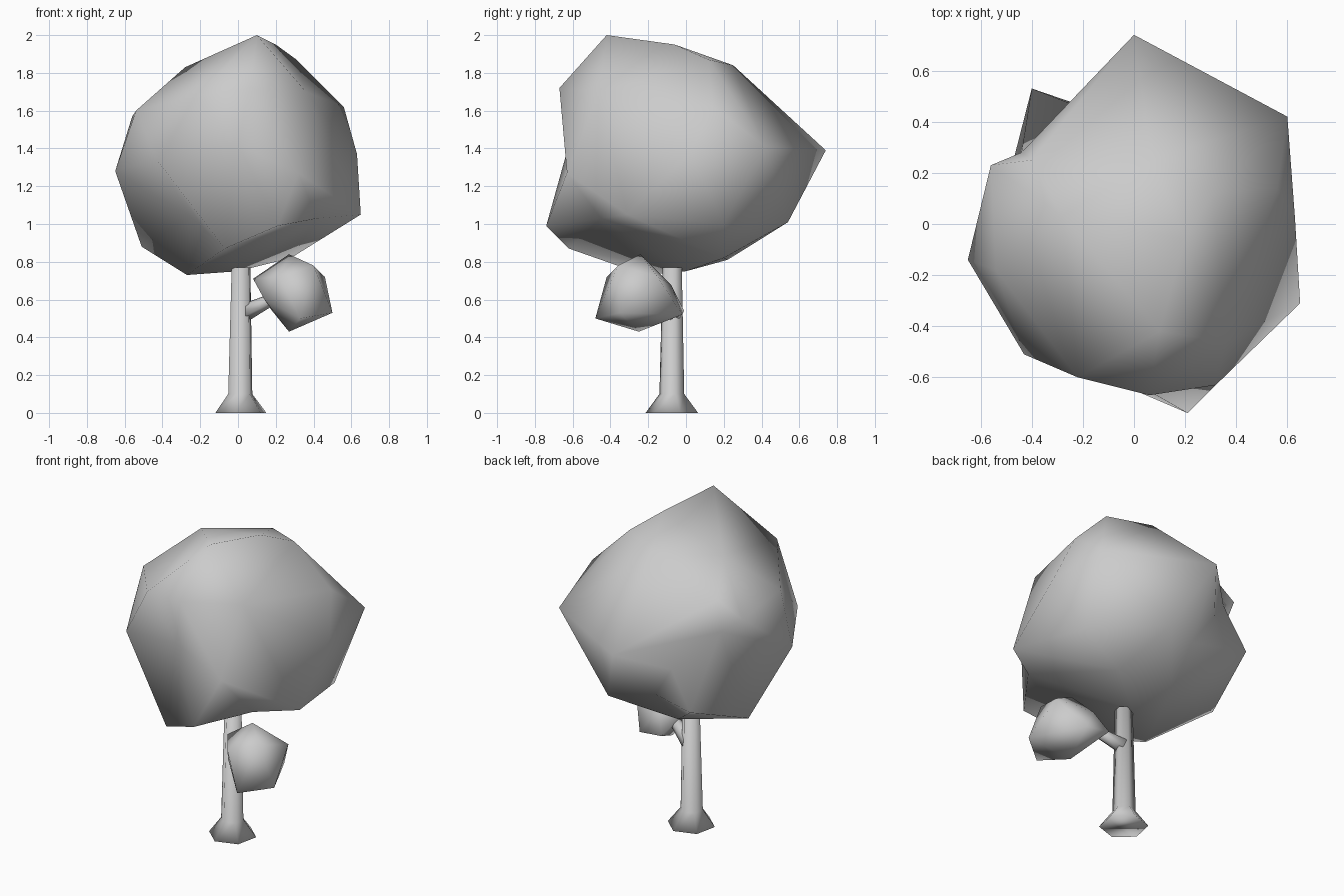
import bpy, bmesh
from math import radians
from mathutils import Vector, Matrix

cube = bpy.data.objects.get("Cube")
if cube:
    bpy.data.objects.remove(cube, do_unlink=True)

grey = bpy.data.materials.new("plain_grey")
grey.use_nodes = True
colour = (0.6, 0.6, 0.6, 1)
grey.diffuse_color = colour
grey.node_tree.nodes["Principled BSDF"].inputs["Base Color"].default_value = colour


def finish(name, bm):
    """Turn a bmesh into a smooth shaded grey object."""
    bmesh.ops.recalc_face_normals(bm, faces=bm.faces)
    for face in bm.faces:
        face.smooth = True
    mesh = bpy.data.meshes.new(name)
    bm.to_mesh(mesh)
    bm.free()
    mesh.materials.append(grey)
    obj = bpy.data.objects.new(name, mesh)
    bpy.context.collection.objects.link(obj)
    return obj


def leaf_clump(name, centre, corners):
    """Wrap a faceted skin round the centre, then pull each corner to its place."""
    centre = Vector(centre)
    bm = bmesh.new()
    places = {}
    for corner in corners:
        place = Vector(corner) / 100
        vert = bm.verts.new((place - centre).normalized())
        places[vert] = place
    bmesh.ops.convex_hull(bm, input=list(bm.verts))
    for vert, place in places.items():
        vert.co = place
    return finish(name, bm)


def tapered_tube(name, rings, sides, turn=0, axis=Vector((0, 0, 1))):
    """Loft a tube through (centre, radius) rings that face along the axis."""
    bm = bmesh.new()
    tilt = axis.to_track_quat("Z", "Y").to_matrix().to_4x4()
    spin = Matrix.Rotation(radians(turn), 4, "Z")
    loops = []
    for centre, radius in rings:
        matrix = Matrix.Translation(centre) @ tilt @ spin
        made = bmesh.ops.create_circle(bm, segments=sides, radius=radius, matrix=matrix)
        loops.append(made["verts"])
    for low, high in zip(loops, loops[1:]):
        for i in range(sides):
            j = (i + 1) % sides
            bm.faces.new((low[i], low[j], high[j], high[i]))
    for end in (loops[0], loops[-1]):
        bm.faces.new(end)
    return finish(name, bm)


# Trunk with a flared foot
tapered_tube("trunk", [((0.015, -0.075, 0), 0.142), ((0.012, -0.075, 0.1), 0.067),
                       ((0.016, -0.073, 0.77), 0.052)], sides=6, turn=48)

# Short side branch
start, end = Vector((0.025, -0.068, 0.525)), Vector((0.22, -0.15, 0.62))
tapered_tube("side_branch", [(start, 0.05), (start.lerp(end, 0.5), 0.038), (end, 0.028)],
             sides=6, axis=end - start)

# Small leaf clump on the branch
leaf_clump("small_leaf_clump", (0.28, -0.25, 0.63), [
    (27, -24, 84), (27, -25, 43), (50, -35, 53), (33, -48, 50), (34, -2, 52),
    (18, -1, 54), (8, -22, 71), (46, -15, 72), (40, -36, 78), (22, -42, 72),
    (14, -30, 60), (24, -8, 68)])

# Main crown of leaves
leaf_clump("leaf_crown", (0, -0.03, 1.35), [
    # top
    (10, -42, 200), (20, -6, 195), (31, 12, 187), (7, 25, 184), (-28, 3, 183),
    (-40, 25, 166),
    # upper sides
    (6, -67, 172), (-22, -60, 168), (36, -46, 170), (56, 14, 162), (-56, 23, 157),
    (-54, -18, 160),
    # middle
    (0, 74, 139), (60, 42, 141), (63, 2, 137), (32, -63, 127), (-43, -51, 134),
    (-65, -14, 128), (-44, 28, 148), (-22, 46, 125), (0, -62, 142),
    # lower sides, with hollows between the lobes
    (65, -31, 105), (42, -45, 103), (21, -74, 99), (-7, -62, 87), (-25, -38, 104),
    (-40, 53, 105), (-51, 10, 88), (54, 20, 100), (17, 54, 101), (-8, 42, 104),
    # underside
    (-27, -22, 73), (0, 0, 75), (28, 20, 82), (-10, 22, 81)])
